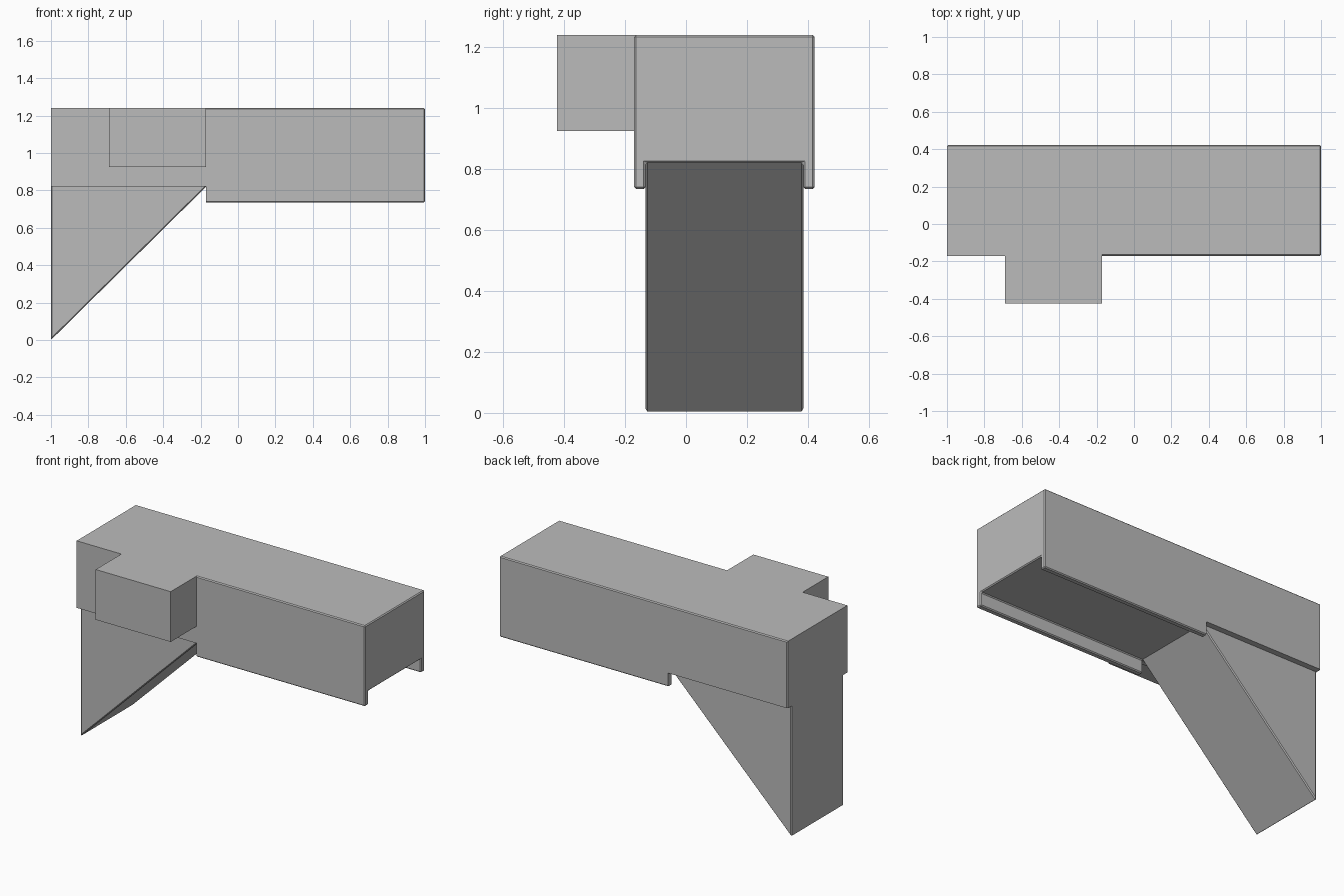
import bpy
import bmesh
from mathutils import Vector

if "Cube" in bpy.data.objects:
    bpy.data.objects.remove(bpy.data.objects["Cube"], do_unlink=True)

GREY = (0.5, 0.5, 0.5, 1)
grey = bpy.data.materials.new("plain grey")
grey.use_nodes = True
grey.diffuse_color = GREY
grey.node_tree.nodes["Principled BSDF"].inputs["Base Color"].default_value = GREY

# Shared dimensions
LEFT, STEP, RIGHT = -1.0, -0.17, 1.0
FRONT, BACK = -0.17, 0.422
TOP, UNDER, LIP = 1.24, 0.82, 0.735
WALL = 0.037
EDGE = 0.006


def prism(name, points, offset, bevel_rule=None):
    """Extrude a flat outline along offset, then chamfer the edges the rule picks."""
    bm = bmesh.new()
    face = bm.faces.new([bm.verts.new(p) for p in points])
    out = bmesh.ops.extrude_face_region(bm, geom=[face])
    moved = [v for v in out["geom"] if isinstance(v, bmesh.types.BMVert)]
    bmesh.ops.translate(bm, verts=moved, vec=Vector(offset))
    bmesh.ops.recalc_face_normals(bm, faces=bm.faces[:])
    if bevel_rule:
        edges = [e for e in bm.edges if bevel_rule(e.verts[0].co, e.verts[1].co)]
        bmesh.ops.bevel(bm, geom=edges, offset=EDGE, segments=1,
                        affect='EDGES', clamp_overlap=True)
    mesh = bpy.data.meshes.new(name)
    bm.to_mesh(mesh)
    bm.free()
    mesh.materials.append(grey)
    obj = bpy.data.objects.new(name, mesh)
    bpy.context.collection.objects.link(obj)
    return obj


def both(axis, value):
    """Rule: the edge lies in the plane axis = value."""
    return lambda a, b: abs(a[axis] - value) < 1e-4 and abs(b[axis] - value) < 1e-4


# Long body with a lip hanging down along each side
channel = [(FRONT, LIP), (FRONT, TOP), (BACK, TOP), (BACK, LIP),
           (BACK - WALL, LIP), (BACK - WALL, UNDER),
           (FRONT + WALL, UNDER), (FRONT + WALL, LIP)]
at_step = both(0, STEP)
prism("long_body", [(STEP, y, z) for y, z in channel], (RIGHT - STEP, 0, 0),
      lambda a, b: not at_step(a, b))

# Rear body block that sits over the support
at_back, at_top, at_left = both(1, BACK), both(2, TOP), both(0, LEFT)
block = [(FRONT, UNDER), (FRONT, TOP), (BACK, TOP), (BACK, UNDER)]
prism("end_body", [(LEFT, y, z) for y, z in block], (STEP - LEFT, 0, 0),
      lambda a, b: at_back(a, b) and (at_top(a, b) or at_left(a, b)))

# Box projecting from the front
prism("front_box", [(-0.69, FRONT, 0.925), (STEP, FRONT, 0.925),
                    (STEP, FRONT, TOP), (-0.69, FRONT, TOP)], (0, -0.254, 0))

# Triangular support under the end block
at_under = both(2, UNDER)
prism("wedge_support", [(LEFT, FRONT + WALL, 0), (STEP, FRONT + WALL, UNDER),
                        (LEFT, FRONT + WALL, UNDER)],
      (0, BACK - FRONT - 2 * WALL, 0), lambda a, b: not at_under(a, b))
